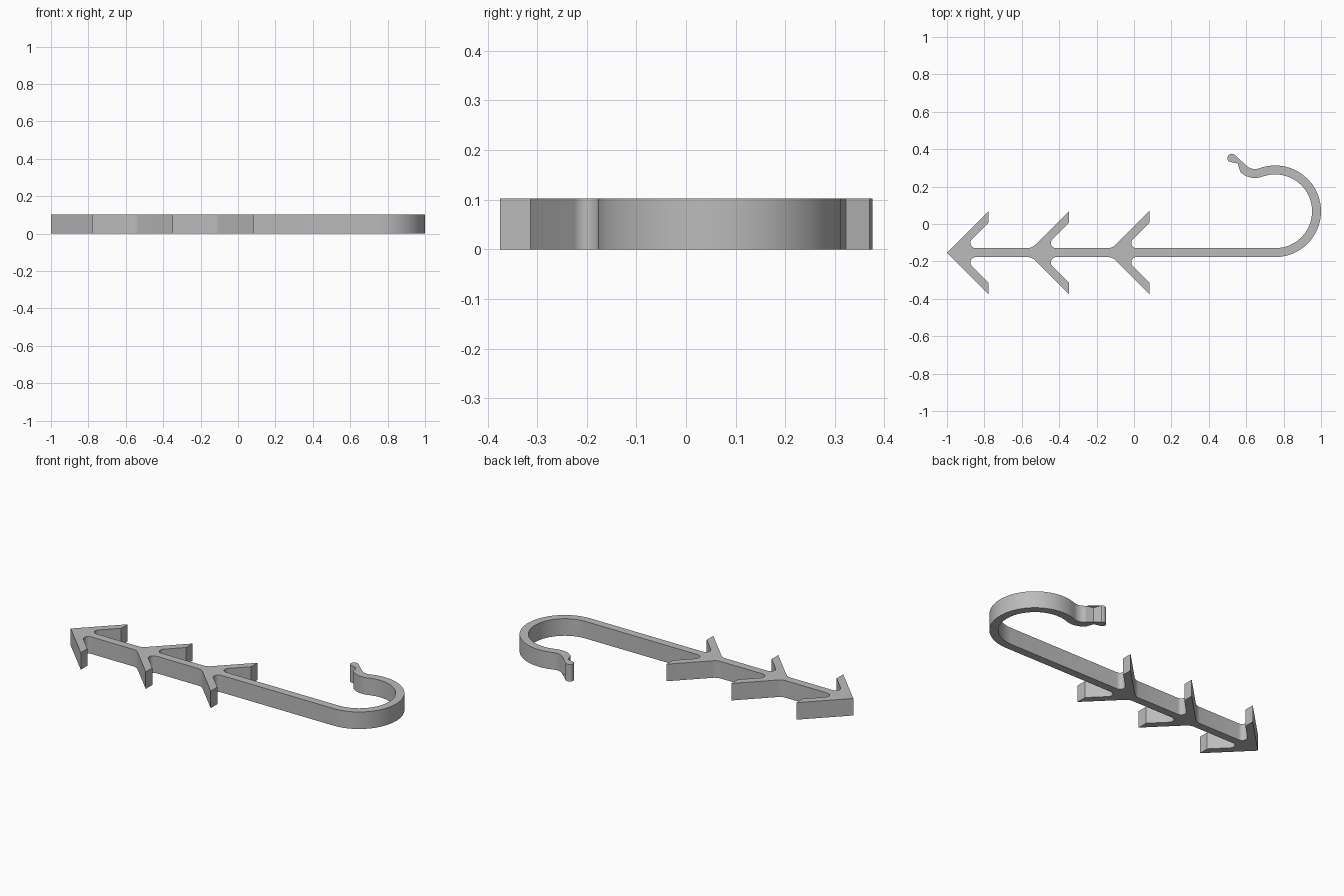
import bpy
import bmesh
from math import radians, cos, sin, tan, atan2, acos, degrees, hypot, pi

cube = bpy.data.objects.get("Cube")
if cube:
    bpy.data.objects.remove(cube, do_unlink=True)

HEIGHT = 0.102
HALF = 0.0238          # half width of the strip
AXIS = -0.153          # y of the shaft centreline
REACH = 0.222          # sideways reach of each barb
EDGE = 0.062           # length of the flat barb end
PITCH = 0.43           # barb spacing


def arc(cx, cy, r, a0, a1, n):
    steps = [radians(a0 + (a1 - a0) * i / n) for i in range(n + 1)]
    return [(cx + r * cos(a), cy + r * sin(a)) for a in steps]


def barb_side():
    """Barbed edge as (x, distance from the axis), from the point to the shaft."""
    pts = [(-1.0, 0.0)]
    for i in range(3):
        root = -1.0 + PITCH * i
        if i:
            # Wide fillet where the shaft runs into the barb
            r = 0.06
            pts += arc(root + HALF - r * tan(pi / 8), HALF + r, r, 270, 315, 5)
        pts += [(root + REACH, REACH), (root + REACH, REACH - EDGE)]
        # Tight round pocket behind the barb
        r = 0.028
        pts += arc(root + EDGE + HALF + r + r * 2 ** 0.5, HALF + r, r, 135, 270, 10)
    return pts


def hook_edges():
    """Both edges of the hook, offset from its centreline, plus the round tip."""
    cx, cy, r = 0.755, AXIS + 0.221, 0.221
    bx, by, br = 0.647, 0.36, 0.09
    ex, ey = 0.523, 0.352
    join = degrees(atan2(by - cy, bx - cx))
    # Where the straight tip leaves the reverse bend
    leave = 180 + degrees(atan2(by - ey, bx - ex) + acos(br / hypot(bx - ex, by - ey)))

    def edge(off):
        return (arc(cx, cy, r + off, -90, join, 48)
                + arc(bx, by, br - off, join + 180, leave, 14)[1:])

    # The tip cap turns from the outer edge to the inner edge
    cap = arc(ex, ey, HALF, leave, leave - 180, 12)
    return edge(HALF) + cap + edge(-HALF)[::-1]


side = barb_side()
outline = [(x, AXIS - h) for x, h in side]
outline += hook_edges()
outline += [(x, AXIS + h) for x, h in reversed(side[1:])]

# Extrude the outline into a solid
bm = bmesh.new()
base = bm.faces.new([bm.verts.new((x, y, 0)) for x, y in outline])
top = bmesh.ops.extrude_face_region(bm, geom=[base], use_keep_orig=True)
bmesh.ops.translate(bm, vec=(0, 0, HEIGHT),
                    verts=[v for v in top["geom"] if isinstance(v, bmesh.types.BMVert)])
bmesh.ops.recalc_face_normals(bm, faces=bm.faces)
bmesh.ops.triangulate(bm, faces=[f for f in bm.faces if len(f.verts) > 4])
mesh = bpy.data.meshes.new("barbed_hook")
bm.to_mesh(mesh)
bm.free()

hook = bpy.data.objects.new("barbed_hook", mesh)
bpy.context.collection.objects.link(hook)

# Plain grey plastic
grey = bpy.data.materials.new("grey_plastic")
grey.use_nodes = True
colour = (0.5, 0.5, 0.5, 1)
grey.diffuse_color = colour
grey.node_tree.nodes["Principled BSDF"].inputs["Base Color"].default_value = colour
mesh.materials.append(grey)

bpy.ops.object.select_all(action="DESELECT")
hook.select_set(True)
bpy.context.view_layer.objects.active = hook
bpy.ops.object.shade_smooth_by_angle(angle=radians(25))
